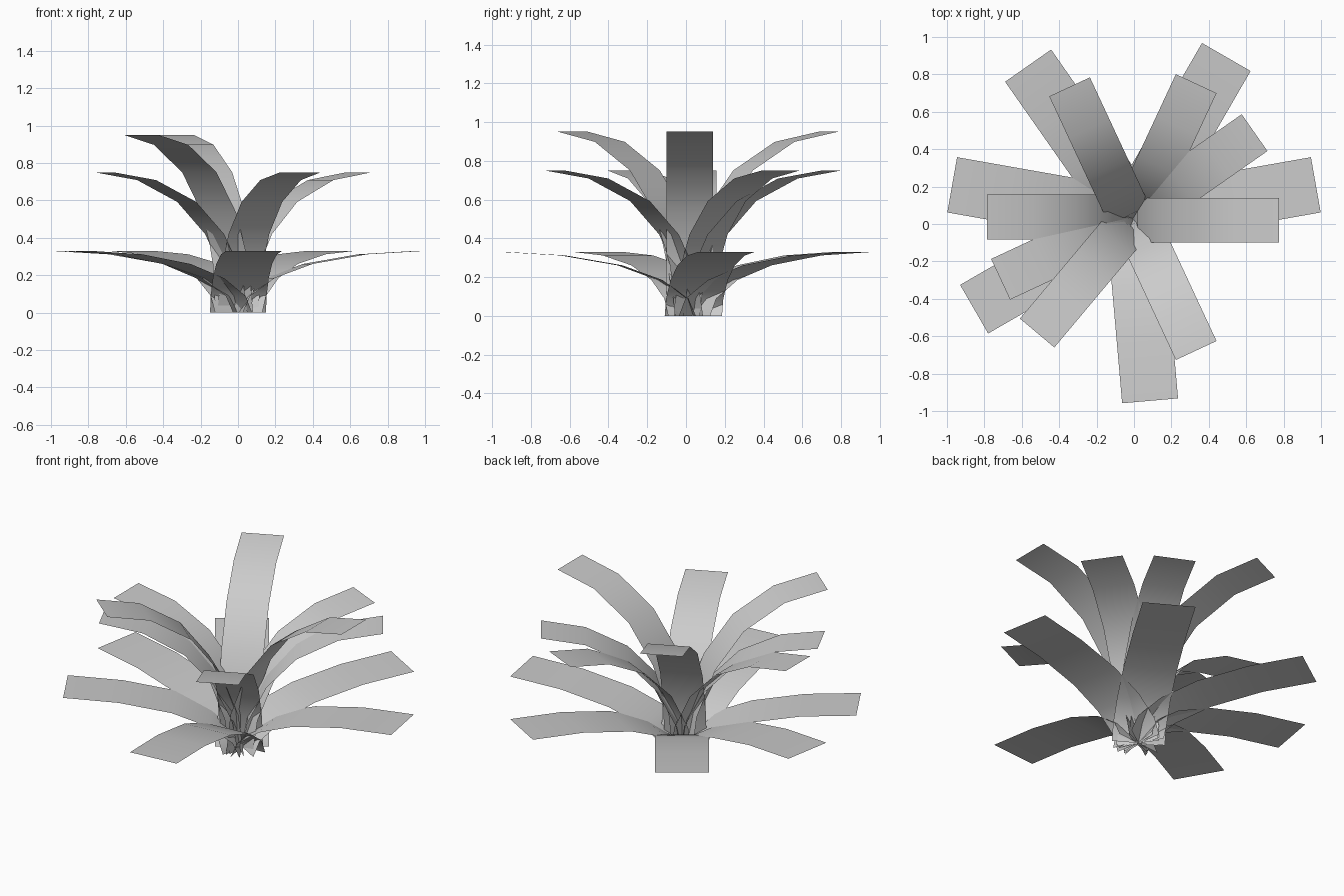
import bpy
import bmesh
from math import cos, sin, radians

cube = bpy.data.objects.get("Cube")
if cube:
    bpy.data.objects.remove(cube, do_unlink=True)

# Single leaf colour
grey = bpy.data.materials.new("leaf_grey")
grey.use_nodes = True
colour = (0.6, 0.6, 0.6, 1)
grey.diffuse_color = colour
grey.node_tree.nodes["Principled BSDF"].inputs["Base Color"].default_value = colour

# Arching leaf profile: fraction of reach, fraction of height
ARCH = [(0, 0), (0.04, 0.27), (0.175, 0.56), (0.385, 0.79), (0.685, 0.945), (1, 1)]


def leaf(name, centre, angle, reach, height, width):
    """A flat strip that rises from the centre and bends outward."""
    a = radians(angle)
    bm = bmesh.new()
    rows = []
    for u, v in ARCH:
        r, z = u * reach, v * height
        rows.append([bm.verts.new((centre[0] + r * cos(a) - s * sin(a),
                                   centre[1] + r * sin(a) + s * cos(a), z))
                     for s in (-width / 2, width / 2)])
    for low, high in zip(rows, rows[1:]):
        bm.faces.new((low[0], high[0], high[1], low[1])).smooth = True
    mesh = bpy.data.meshes.new(name)
    bm.to_mesh(mesh)
    bm.free()
    mesh.materials.append(grey)
    obj = bpy.data.objects.new(name, mesh)
    bpy.context.collection.objects.link(obj)


# Three tiers: name, centre, reach, height, width, directions
TIERS = [
    ("lower_leaf", (0, 0.038), 0.987, 0.33, 0.30, (10, 60, 125, 170, 210, 275)),
    ("middle_leaf", (0, 0.037), 0.787, 0.75, 0.24, (35, 65, 180, 205, 295)),
    ("upper_leaf", (-0.012, 0.02), 0.787, 0.95, 0.24, (0, 115, 230)),
]
for name, centre, reach, height, width, angles in TIERS:
    for i, angle in enumerate(angles, 1):
        leaf(f"{name}_{i}", centre, angle, reach, height, width)
